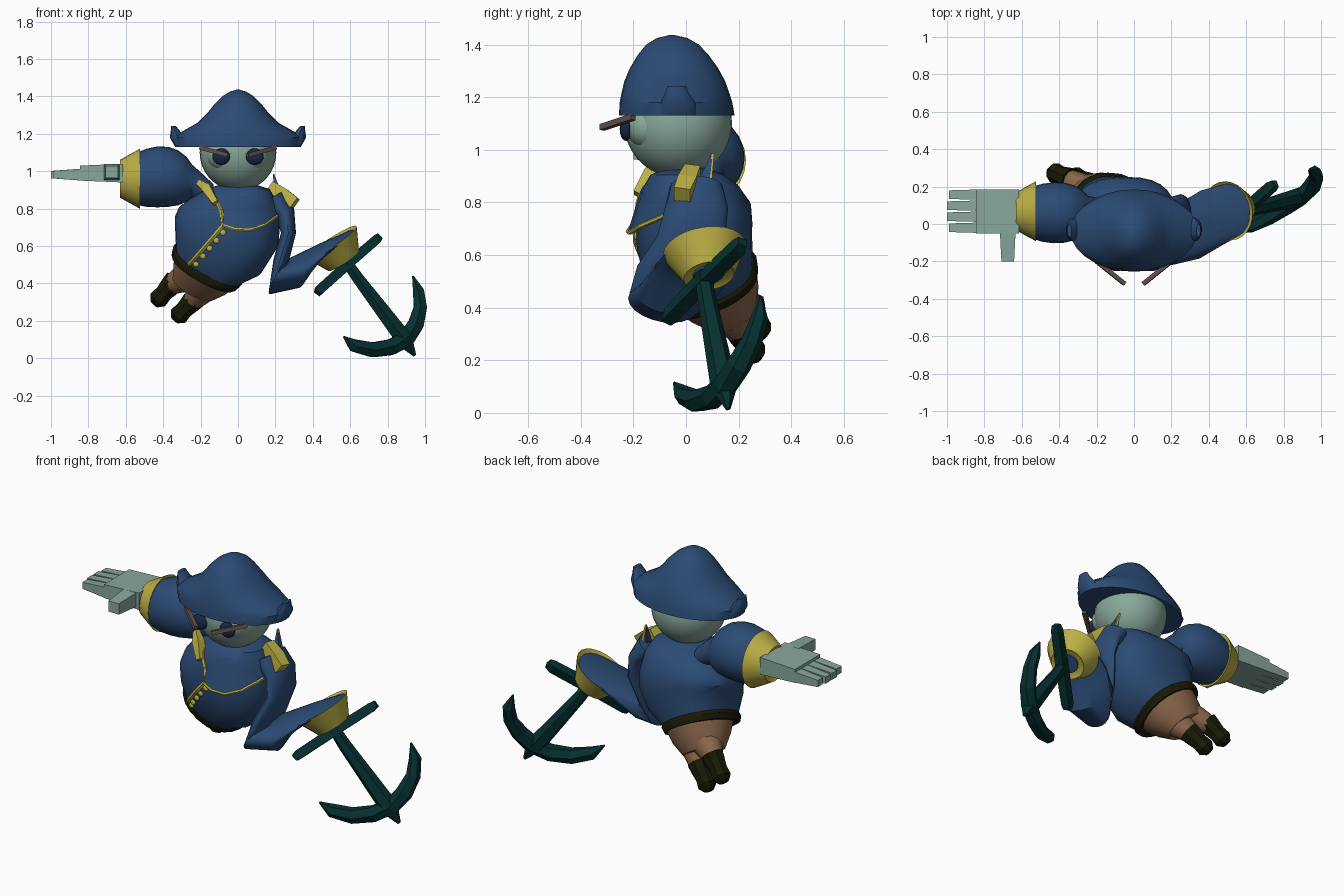
import bpy, bmesh, math
from mathutils import Vector as V
from mathutils.bvhtree import BVHTree

if "Cube" in bpy.data.objects:
    bpy.data.objects.remove(bpy.data.objects["Cube"], do_unlink=True)


def material(name, r, g, b):
    m = bpy.data.materials.new(name)
    m.use_nodes = True
    m.diffuse_color = (r, g, b, 1)
    m.node_tree.nodes["Principled BSDF"].inputs["Base Color"].default_value = (r, g, b, 1)
    return m


BLUE = material("coat blue", .024, .07, .175)
SKIN = material("pale green skin", .25, .39, .33)
GOLD = material("gold trim", .5, .43, .06)
BROWN = material("trouser brown", .25, .13, .07)
DARK = material("dark leather", .01, .01, .002)
IRON = material("dark teal iron", .002, .03, .03)
NAVY = material("eye navy", .008, .022, .06)
BROW = material("brow brown", .12, .08, .07)


def finish(name, bm, mat, smooth=True, angle=40):
    bmesh.ops.recalc_face_normals(bm, faces=bm.faces)
    me = bpy.data.meshes.new(name)
    bm.to_mesh(me)
    bm.free()
    me.materials.append(mat)
    ob = bpy.data.objects.new(name, me)
    bpy.context.collection.objects.link(ob)
    if smooth:
        bpy.ops.object.select_all(action='DESELECT')
        ob.select_set(True)
        bpy.context.view_layer.objects.active = ob
        bpy.ops.object.shade_smooth_by_angle(angle=math.radians(angle))
    return ob


def disc(c, n, ra, rb):
    """Cross-section facing n; rb is the half size nearest to y."""
    n = V(n).normalized()
    a = V((0, 1, 0)).cross(n).normalized()
    return V(c), a * ra, n.cross(a) * rb


def loft(name, rings, mat, sides=24, smooth=True, turn=0.0, power=1.0):
    """Skin a row of rings; a power under 1 makes the rings squarer."""
    bm = bmesh.new()
    loops = []
    for c, a, b in rings:
        loop = []
        for i in range(sides):
            t = 2 * math.pi * (i + turn) / sides
            u, w = [math.copysign(abs(k) ** power, k) for k in (math.cos(t), math.sin(t))]
            loop.append(bm.verts.new(V(c) + V(a) * u + V(b) * w))
        loops.append(loop)
    for p, q in zip(loops, loops[1:]):
        for i in range(sides):
            j = (i + 1) % sides
            bm.faces.new((p[i], p[j], q[j], q[i]))
    bm.faces.new(loops[0])
    bm.faces.new(loops[-1])
    return finish(name, bm, mat, smooth)


def tube(name, pts, radii, mat, sides=8, smooth=False, turn=0.5):
    pts = [V(p) for p in pts]
    last = len(pts) - 1
    rings = [disc(p, pts[min(i + 1, last)] - pts[max(i - 1, 0)], r, r)
             for i, (p, r) in enumerate(zip(pts, radii))]
    return loft(name, rings, mat, sides, smooth, turn)


def ball(name, c, size, mat):
    bm = bmesh.new()
    bmesh.ops.create_uvsphere(bm, u_segments=32, v_segments=18, radius=1)
    bmesh.ops.scale(bm, vec=size, verts=bm.verts)
    bmesh.ops.translate(bm, vec=c, verts=bm.verts)
    return finish(name, bm, mat)


def block(name, c, size, mat, taper=(1, 1, 1), axis=0):
    """Box whose negative end along one axis is narrowed."""
    bm = bmesh.new()
    bmesh.ops.create_cube(bm, size=1)
    for v in bm.verts:
        if v.co[axis] < 0:
            v.co = V([p * q for p, q in zip(v.co, taper)])
        v.co = V(c) + V([p * q for p, q in zip(v.co, size)])
    return finish(name, bm, mat, False)


# Head, eyes and brows
ball("head", (0, -.03, 1.1), (.205, .205, .205), SKIN)
for s, side in ((1, "left"), (-1, "right")):
    ball(side + "_eyeball", (s * .085, -.145, 1.085), (.08, .08, .08), SKIN)
    ball(side + "_iris", (s * .09, -.228, 1.078), (.047, .024, .044), NAVY)
    tube(side + "_brow", [(s * .05, -.32, 1.085), (s * .2, -.2, 1.125)], [.016, .016], BROW, 4)

# Two-cornered hat
hat = [(1.13, .335, .22), (1.18, .34, .214), (1.212, .3, .206), (1.26, .215, .192),
       (1.31, .165, .168), (1.36, .125, .135), (1.4, .085, .1), (1.425, .045, .058), (1.436, .01, .01)]
loft("hat", [((0, -.035 - (z - 1.13) * .06, z), (x, 0, 0), (0, y, 0)) for z, x, y in hat], BLUE, 28)
for s, side in ((1, "left"), (-1, "right")):
    loft(side + "_hat_corner", [((s * x, y, z), (a, 0, 0), (0, b, 0)) for x, y, z, a, b in
         ((.3, -.03, 1.13, .036, .075), (.322, -.03, 1.18, .042, .065), (.335, -.035, 1.215, .025, .045),
          (.345, -.035, 1.243, .012, .035))], BLUE, 12)

# Coat body, leaning down to the right and back
LEAN = V((-.45, .38, -.8)).normalized()
body = loft("coat_body", [
    disc((0, 0, .93), (0, 0, -1), .09, .08),
    disc((0, .005, .905), (0, 0, -1), .17, .14),
    disc((-.015, .015, .855), (-.05, .05, -1), .22, .185),
    disc((-.045, .03, .77), (-.15, .1, -1), .272, .218),
    disc((-.06, .032, .68), (-.25, .2, -.9), .288, .225),
    disc((-.1, .05, .59), LEAN, .262, .218),
    disc((-.15, .08, .51), LEAN, .2, .19)], BLUE, 28, power=.8)
me = body.data
skin = BVHTree.FromPolygons([v.co for v in me.vertices], [p.vertices for p in me.polygons])


def on_body(x, z, lift=0.0):
    hit = skin.ray_cast(V((x, -2, z)), V((0, 1, 0)))[0]
    return V((x, (hit.y if hit else -.05) - lift, z))


# Lapel flap and gold piping
edge = [on_body(x, z, l) for x, z, l in
        ((-.08, .71, .02), (-.02, .69, .035), (.06, .685, .04), (.14, .71, .03), (.21, .76, .015))]
upper = [on_body(x, z, .004) for x, z in ((-.08, .8), (-.03, .85), (.04, .87), (.12, .86), (.19, .83))]
bm = bmesh.new()
rows = [[bm.verts.new(p) for p in line] for line in (edge, upper)]
for i in range(len(edge) - 1):
    bm.faces.new((rows[0][i], rows[0][i + 1], rows[1][i + 1], rows[1][i]))
finish("lapel", bm, BLUE)
tube("lapel_piping", edge, [.009] * len(edge), GOLD, 6)


def piping(name, a, b, r, steps=8):
    pts = [on_body(a[0] + (b[0] - a[0]) * i / steps, a[1] + (b[1] - a[1]) * i / steps, .003)
           for i in range(steps + 1)]
    tube(name, pts, [r] * len(pts), GOLD, 6)


piping("collar_piping_upper", (-.14, .89), (-.09, .79), .012)
piping("collar_piping_lower", (-.09, .79), (-.08, .71), .011)
piping("front_piping", (-.08, .71), (-.27, .49), .014)
ball("piping_end", on_body(-.265, .495, .004), (.026, .014, .026), GOLD)
for i in range(5):
    ball("coat_button", on_body(-.08 - .036 * i, .672 - .042 * i, .002), (.016, .009, .016), GOLD)

# Epaulettes and the raised collar point
tube("left_epaulette", [(.175, .025, .918), (.245, .005, .872), (.305, -.015, .828)], [.043, .05, .045], GOLD, 4)
tube("right_epaulette", [(-.21, -.09, .94), (-.165, -.135, .905), (-.12, -.185, .83)], [.02, .035, .022], GOLD, 4)
tube("collar_point", [(.22, .06, .85), (.19, .1, .985)], [.035, .004], BLUE, 4)
tube("collar_point_trim", [(.225, .085, .85), (.19, .103, .985)], [.016, .006], GOLD, 4)

# Belt, trousers and boots
loft("belt", [disc(V((-.152, .078, .515)) + LEAN * t, LEAN, r, r * .96)
              for t, r in ((0, .202), (.02, .21), (.05, .2))], DARK, 24, power=.85)
loft("trouser_seat", [disc((-.158, .095, .495), LEAN, .192, .185), disc((-.2, .137, .43), LEAN, .165, .15),
                      disc((-.24, .172, .375), LEAN, .125, .105)], BROWN, 20)
for name, hip, knee, toe in (("right", (-.22, .15, .46), (-.345, .24, .405), (-.44, .28, .3)),
                             ("left", (-.15, .13, .42), (-.235, .212, .315), (-.33, .26, .215))):
    hip, knee, toe = V(hip), V(knee), V(toe)
    d = toe - knee
    tube(name + "_trouser_leg", [hip, (hip + knee) / 2, knee + d * .1], [.1, .08, .055], BROWN, 12, True)
    tube(name + "_boot", [knee - d * .08, knee + d * .15, knee + d * .55, knee + d * .85, toe + d * .08],
         [.064, .06, .05, .055, .028], DARK, 8)

# Raised right arm with cuff
loft("right_sleeve", [disc((x, .06, z), (-1, 0, 0), r, r) for x, z, r in
     ((-.13, .87, .06), (-.2, .915, .08), (-.245, .945, .09), (-.275, .957, .12), (-.32, .965, .147),
      (-.37, .97, .16), (-.43, .97, .163), (-.49, .965, .155), (-.54, .96, .14))], BLUE, 24)
loft("right_cuff", [disc((x, .068, .96), (-1, 0, 0), r, r) for x, r in
     ((-.535, .13), (-.525, .16), (-.63, .102), (-.62, .085))], GOLD, 24)

# Open right hand
block("right_palm", (-.73, .068, .99), (.23, .235, .1), SKIN, (1, 1, .8))
for i in range(4):
    tip = -1 if 0 < i < 3 else -.99
    block("right_finger", ((tip - .82) / 2, -.02 + .059 * i, .982), (-.82 - tip, .056, .066), SKIN, (1, .82, .6))
block("right_thumb", (-.675, -.115, .995), (.085, .17, .085), SKIN, (.8, 1, .75), 1)

# Hanging left arm, folded at the elbow
loft("left_sleeve", [
    ((.18, .04, .86), (.07, 0, .04), (0, .1, 0)),
    ((.25, .04, .78), (.05, 0, .02), (0, .12, 0)),
    ((.27, .02, .67), (.04, 0, 0), (0, .13, 0)),
    ((.235, -.04, .54), (.045, 0, .01), (0, .145, -.02)),
    ((.21, -.09, .415), (.045, 0, .07), (.01, .13, -.02)),
    ((.3, -.035, .455), (-.02, 0, .08), (-.05, .15, 0)),
    ((.41, .03, .545), (.05, 0, .075), (-.05, .15, 0)),
    ((.51, .07, .61), (.11, 0, .075), (-.01, .145, .02))], BLUE, 20)
AXIS = V((.54, .15, -.83))
CUFF = V((.5, .07, .62))
loft("left_cuff", [disc(CUFF + AXIS * t, AXIS, r, r) for t, r in
     ((.02, .135), (0, .16), (.12, .098), (.11, .08))], GOLD, 24)
tube("left_sleeve_end", [CUFF + AXIS * .08, CUFF + AXIS * .118], [.07, .06], BLUE, 16)

# Anchor in place of the left hand
tube("anchor_shank", [(.55, .06, .56), (.64, .08, .43), (.89, .145, .1), (.945, .16, .015)],
     [.03, .036, .052, .01], IRON, 6)
tube("anchor_stock", [(.425, -.075, .35), (.44, -.06, .37), (.59, .07, .505), (.735, .2, .63), (.755, .215, .65)],
     [.026, .036, .038, .036, .026], IRON, 4)
tube("anchor_arms", [(.565, -.045, .115), (.62, -.01, .068), (.72, .04, .045), (.82, .1, .06), (.9, .15, .105),
                     (.95, .2, .18), (.975, .25, .27), (.965, .28, .36), (.935, .285, .44)],
     [.005, .038, .045, .048, .05, .048, .04, .034, .005], IRON, 6)
